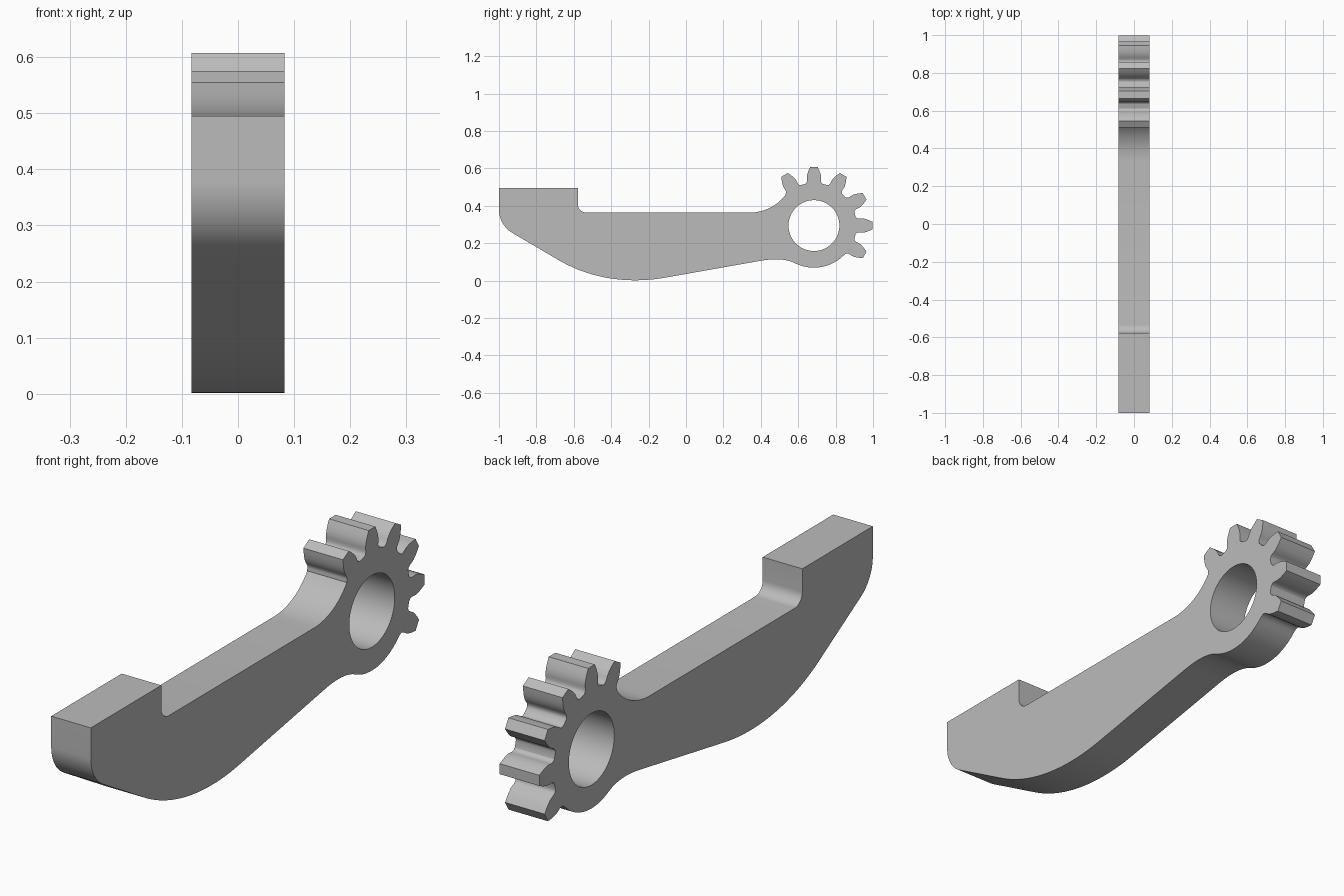
import bpy
import bmesh
from math import sin, cos, radians
from mathutils import Vector

cube = bpy.data.objects.get("Cube")
if cube:
    bpy.data.objects.remove(cube, do_unlink=True)

HALF_WIDTH = 0.083
HUB = Vector((0.684, 0.294))
ROOT, BORE = 0.225, 0.136
# Half of one tooth: distance from the hub centre, half thickness
TOOTH = [(0.223, 0.046), (0.229, 0.040), (0.238, 0.037), (0.250, 0.038),
         (0.264, 0.038), (0.280, 0.034), (0.296, 0.028), (0.313, 0.020)]


def polar(radius, degrees):
    a = radians(degrees)
    return HUB + Vector((cos(a), sin(a))) * radius


def bend(start, corner, end, steps=14):
    """Arc-like blend that is tangent to both legs of a corner."""
    p, c, q = Vector(start), Vector(corner), Vector(end)
    w = cos((c - p).angle(q - c) / 2)
    points = []
    for i in range(steps + 1):
        t = i / steps
        a, b, d = (1 - t) ** 2, 2 * w * t * (1 - t), t * t
        points.append((p * a + c * b + q * d) / (a + b + d))
    return points


def tooth(degrees):
    a = radians(degrees)
    out, side = Vector((cos(a), sin(a))), Vector((-sin(a), cos(a)))
    rising = [HUB + out * r + side * s for r, s in TOOTH]
    falling = [HUB + out * r - side * s for r, s in reversed(TOOTH)]
    return rising + falling


# Outline in the y-z plane, clockwise from the top of the raised end
outline = [Vector((-1, 0.495)), Vector((-0.578, 0.495))]
outline += bend((-0.578, 0.408), (-0.578, 0.363), (-0.533, 0.363), 8)
outline += bend((0.335, 0.363), (0.464, 0.363), (0.533, 0.460))
for angle in range(120, -31, -30):
    outline += tooth(angle)
outline += [polar(ROOT, d) for d in range(-45, -117, -4)]
outline += bend((0.581, 0.0935), (0.516, 0.1265), (0.40, 0.106))
outline += bend((-0.115, 0.015), (-0.426, -0.0386), (-0.677, 0.107), 24)
outline += bend((-0.927, 0.254), (-1, 0.296), (-1, 0.38))
bore = [polar(BORE, i * 360 / 64) for i in range(64)]

# Fill the outline around the bore, then extrude across the width
bm = bmesh.new()
edges = []
for loop in (outline, bore):
    verts = [bm.verts.new((-HALF_WIDTH, p.x, p.y)) for p in loop]
    edges += [bm.edges.new((v, verts[i - 1])) for i, v in enumerate(verts)]
bmesh.ops.triangle_fill(bm, edges=edges, use_beauty=True, normal=(1, 0, 0))
result = bmesh.ops.extrude_face_region(bm, geom=bm.faces[:], use_keep_orig=True)
moved = [g for g in result["geom"] if isinstance(g, bmesh.types.BMVert)]
bmesh.ops.translate(bm, verts=moved, vec=(2 * HALF_WIDTH, 0, 0))
bmesh.ops.recalc_face_normals(bm, faces=bm.faces[:])

mesh = bpy.data.meshes.new("geared_lever")
bm.to_mesh(mesh)
bm.free()
lever = bpy.data.objects.new("geared_lever", mesh)
bpy.context.collection.objects.link(lever)

# Plain grey finish
grey = bpy.data.materials.new("plain_grey")
grey.use_nodes = True
colour = (0.5, 0.5, 0.5, 1)
grey.diffuse_color = colour
grey.node_tree.nodes["Principled BSDF"].inputs["Base Color"].default_value = colour
mesh.materials.append(grey)

bpy.ops.object.select_all(action="DESELECT")
lever.select_set(True)
bpy.context.view_layer.objects.active = lever
bpy.ops.object.shade_smooth_by_angle(angle=radians(30))
